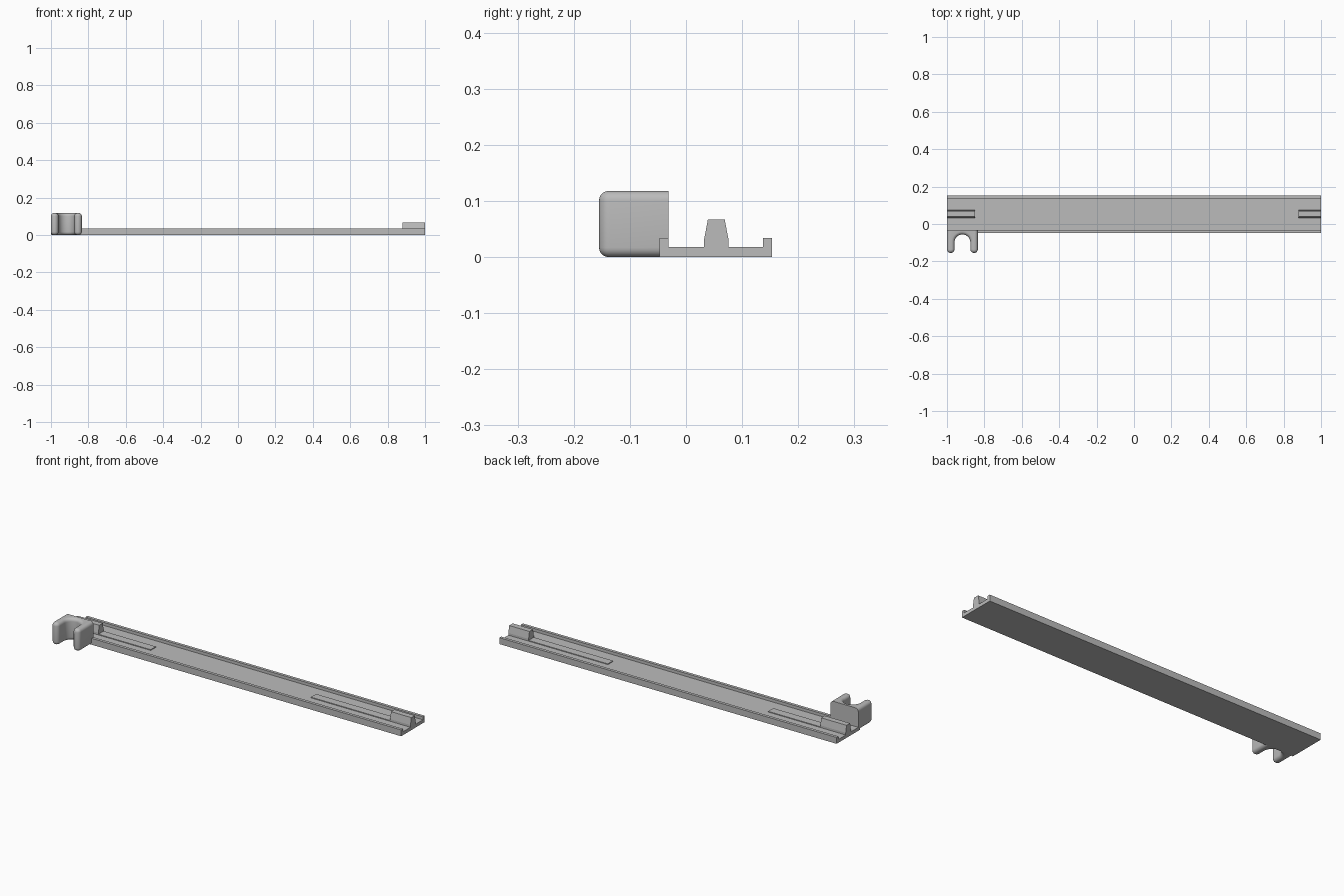
import bpy, bmesh, math

if "Cube" in bpy.data.objects:
    bpy.data.objects.remove(bpy.data.objects["Cube"])

grey = bpy.data.materials.new("plain grey")
grey.use_nodes = True
colour = (0.5, 0.5, 0.5, 1)
grey.diffuse_color = colour
grey.node_tree.nodes["Principled BSDF"].inputs["Base Color"].default_value = colour


def finish(bm, name):
    bmesh.ops.recalc_face_normals(bm, faces=bm.faces)
    mesh = bpy.data.meshes.new(name)
    bm.to_mesh(mesh)
    bm.free()
    mesh.materials.append(grey)
    obj = bpy.data.objects.new(name, mesh)
    bpy.context.collection.objects.link(obj)
    return obj


def extruded(points, shift):
    """Closed polygon swept along a vector."""
    bm = bmesh.new()
    face = bm.faces.new([bm.verts.new(p) for p in points])
    swept = bmesh.ops.extrude_face_region(bm, geom=[face])["geom"]
    verts = [v for v in swept if isinstance(v, bmesh.types.BMVert)]
    bmesh.ops.translate(bm, vec=shift, verts=verts)
    return bm


def along_x(name, profile, x0, x1):
    return finish(extruded([(x0, y, z) for y, z in profile], (x1 - x0, 0, 0)), name)


# Channel rail with a lip along each long side
FRONT, BACK, FLOOR, LIP, TOP = -0.047, 0.153, 0.018, 0.016, 0.034
along_x("channel_rail", [
    (FRONT, 0), (BACK, 0), (BACK, TOP), (BACK - LIP, TOP), (BACK - LIP, FLOOR),
    (FRONT + LIP, FLOOR), (FRONT + LIP, TOP), (FRONT, TOP)], -1, 1)

# Tapered lugs at the ends, each with a thin strip running inward
MID = 0.054
half = [(0.022, 0.01), (0.022, 0.03), (0.015, 0.067)]
lug = [(MID + w, z) for w, z in half] + [(MID - w, z) for w, z in reversed(half)]
strip = [(MID - 0.022, 0.01), (MID + 0.022, 0.01),
         (MID + 0.022, FLOOR + 0.004), (MID - 0.022, FLOOR + 0.004)]
for side, outer, inner, tip in (("right", -1, -0.85, -0.54), ("left", 1, 0.88, 0.41)):
    along_x(side + "_lug", lug, outer, inner)
    along_x(side + "_strip", strip, inner, tip)


# Rounded fork clip beside the right end
def arc(cx, cy, r, start, end, steps):
    angles = [math.radians(start + (end - start) * i / steps) for i in range(steps + 1)]
    return [(cx + r * math.cos(a), cy + r * math.sin(a), 0) for a in angles]


X0, X1, Y_BACK, Y_TIP, ARM = -1, -0.835, -0.031, -0.155, 0.04
r = ARM / 2
slot = (X1 - X0) / 2 - ARM
outline = [(X0, Y_BACK, 0)]
outline += arc(X0 + r, Y_TIP + r, r, 180, 360, 12)
outline += arc((X0 + X1) / 2, -0.056 - slot, slot, 180, 0, 16)
outline += arc(X1 - r, Y_TIP + r, r, 180, 360, 12)
outline += [(X1, Y_BACK, 0)]
bm = extruded(outline, (0, 0, 0.118))
rims = [e for e in bm.edges
        if abs(e.verts[0].co.z - e.verts[1].co.z) < 1e-5
        and min(v.co.y for v in e.verts) < Y_BACK - 1e-4]
bmesh.ops.bevel(bm, geom=rims, offset=0.017, offset_type='OFFSET', segments=5,
                profile=0.5, affect='EDGES', clamp_overlap=False)
clip = finish(bm, "fork_clip")
bpy.ops.object.select_all(action='DESELECT')
clip.select_set(True)
bpy.context.view_layer.objects.active = clip
bpy.ops.object.shade_smooth_by_angle(angle=math.radians(35))
